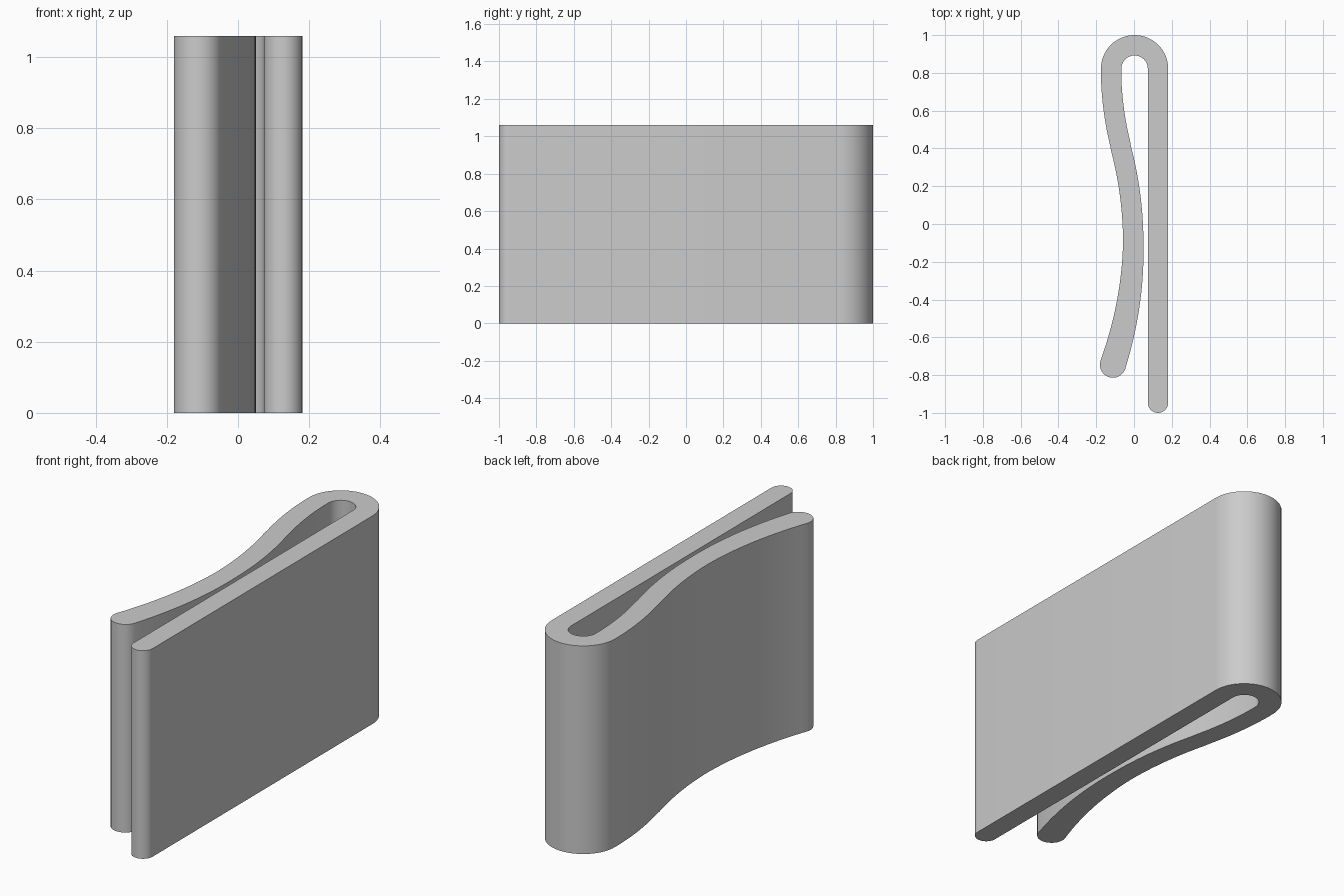
import bpy, bmesh, math
from mathutils import Vector

cube = bpy.data.objects.get("Cube")
if cube:
    bpy.data.objects.remove(cube, do_unlink=True)

HEIGHT = 1.06
HALF = 0.054        # half thickness of the strip
TIP_HALF = 0.069    # half thickness at the curved arm's tip
BEND_Y, BEND_R, BEND_X = 0.822, 0.124, 0.003
TIP_Y = -0.745
INFLECT = 0.4


def curved_arm_x(y):
    """Centre line of the sprung arm: two arcs meeting at an inflection."""
    if y < INFLECT:
        return -0.004 - (y + 0.1) ** 2 / 3.86
    return BEND_X - BEND_R - 0.0005 + 0.308 * (BEND_Y - y) ** 2


def arm_half(y):
    t = min(max((-0.1 - y) / (-0.1 - TIP_Y), 0), 1)
    return HALF + (TIP_HALF - HALF) * t


# Centre line with half widths: straight arm, bend, curved arm
path = [(Vector((BEND_X + BEND_R, -0.946)), HALF)]
for i in range(33):
    a = math.pi * i / 32
    path.append((Vector((BEND_X + BEND_R * math.cos(a), BEND_Y + BEND_R * math.sin(a))), HALF))
for i in range(1, 49):
    y = BEND_Y + (TIP_Y - BEND_Y) * i / 48
    path.append((Vector((curved_arm_x(y), y)), arm_half(y)))

# Offset the centre line to both sides
left, right = [], []
for i, (p, w) in enumerate(path):
    if i == 0 or i == 1:
        d = Vector((0, 1))
    else:
        d = (path[min(i + 1, len(path) - 1)][0] - path[i - 1][0]).normalized()
    n = Vector((-d.y, d.x))
    left.append(p + n * w)
    right.append(p - n * w)


def round_cap(start, centre, steps=16):
    """Half circle going counter-clockwise from start around centre."""
    r = start - centre
    out = []
    for i in range(1, steps):
        a = math.pi * i / steps
        c, s = math.cos(a), math.sin(a)
        out.append(centre + Vector((r.x * c - r.y * s, r.x * s + r.y * c)))
    return out


outline = right + round_cap(right[-1], path[-1][0])
outline += left[::-1] + round_cap(left[0], path[0][0])

# Extrude the outline into the folded strip
bm = bmesh.new()
base = bm.faces.new([bm.verts.new((p.x, p.y, 0)) for p in outline])
ext = bmesh.ops.extrude_face_region(bm, geom=[base], use_keep_orig=True)
bmesh.ops.translate(bm, vec=(0, 0, HEIGHT),
                    verts=[g for g in ext["geom"] if isinstance(g, bmesh.types.BMVert)])
bmesh.ops.recalc_face_normals(bm, faces=bm.faces)
mesh = bpy.data.meshes.new("folded_clip")
bm.to_mesh(mesh)
bm.free()

clip = bpy.data.objects.new("folded_clip", mesh)
bpy.context.collection.objects.link(clip)

# Plain grey material
grey = bpy.data.materials.new("light_grey")
grey.use_nodes = True
colour = (0.6, 0.6, 0.6, 1)
grey.diffuse_color = colour
grey.node_tree.nodes["Principled BSDF"].inputs["Base Color"].default_value = colour
mesh.materials.append(grey)

bpy.ops.object.select_all(action="DESELECT")
clip.select_set(True)
bpy.context.view_layer.objects.active = clip
bpy.ops.object.shade_smooth_by_angle(angle=math.radians(30))
